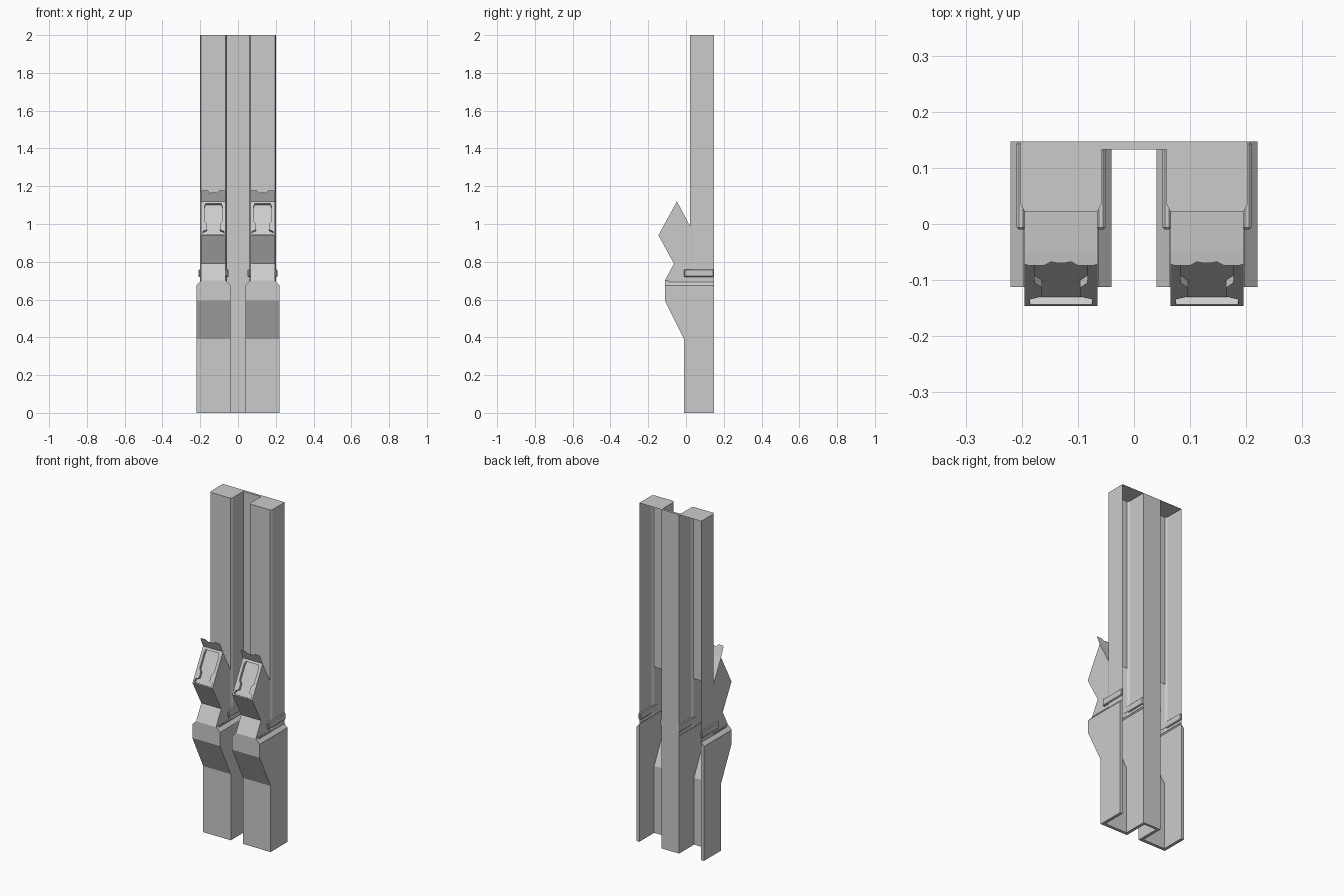
import bpy, bmesh

if "Cube" in bpy.data.objects:
    bpy.data.objects.remove(bpy.data.objects["Cube"])

CENTRE = 0.13   # column centre distance from x = 0
BACK = 0.147    # open rear plane


def build(name, faces, x=0.0):
    """Join polygons into one object, welding shared corners."""
    bm = bmesh.new()
    for f in faces:
        bm.faces.new([bm.verts.new(p) for p in f])
    bmesh.ops.remove_doubles(bm, verts=bm.verts, dist=1e-5)
    bmesh.ops.recalc_face_normals(bm, faces=bm.faces)
    me = bpy.data.meshes.new(name)
    bm.to_mesh(me)
    bm.free()
    ob = bpy.data.objects.new(name, me)
    ob.location.x = x
    bpy.context.collection.objects.link(ob)
    return ob


def box(name, x0, x1, y0, y1, z0, z1, bevel=0):
    bpy.ops.mesh.primitive_cube_add(size=1, location=((x0+x1)/2, (y0+y1)/2, (z0+z1)/2))
    ob = bpy.context.object
    ob.name = name
    ob.scale = (x1-x0, y1-y0, z1-z0)
    bpy.ops.object.transform_apply(location=False, rotation=False, scale=True)
    if bevel:
        m = ob.modifiers.new("bevel", 'BEVEL')
        m.width, m.segments = bevel, 1
    return ob


def side(profile, x):
    return [(x, y, z) for y, z in profile]


def strips(profile, w):
    """Quads across the width between successive profile points."""
    return [[(-w, *a), (w, *a), (w, *b), (-w, *b)] for a, b in zip(profile, profile[1:])]


def upper_column(x):
    # open-backed channel with chamfered front corners and a closed top
    sec = [(-.072, BACK), (-.072, .035), (-.065, .022),
           (.065, .022), (.072, .035), (.072, BACK)]
    faces = [[(*p, 2.0) for p in sec]]
    for i, (a, b) in enumerate(zip(sec, sec[1:])):
        z0 = .987 if i == 2 else .70
        faces.append([(*a, z0), (*b, z0), (*b, 2.0), (*a, 2.0)])
    build("upper_column", faces, x)


def hood(x):
    # hollow folded hood, open to the rear
    w = .065
    prof = [(-.112, .70), (-.064, .79), (-.146, .94), (-.048, 1.12), (.022, .987)]
    faces = strips(prof, w)
    del faces[2]
    faces += [side(prof + [(.022, .70)], s * w) for s in (-1, 1)]

    # recessed window in the sloping front
    (y0, z0), (y1, z1) = prof[2], prof[3]

    def at(px, t, d=0):
        return (px, y0 + (y1-y0)*t + .88*d, z0 + (z1-z0)*t - .48*d)
    half = [(.03, .055), (.12, .055), (.17, .034), (.33, .034),
            (.42, .047), (.85, .047), (.93, .042)]
    for s in (-1, 1):
        border = [(0, 0), (0, w), (1, w), (1, 0), (.93, 0)] + half[::-1] + [(.03, 0)]
        faces.append([at(s * px, t) for t, px in border])
    loop = [(px, t) for t, px in half] + [(-px, t) for t, px in half[::-1]]
    faces.append([at(px, t, .015) for px, t in loop])
    for a, b in zip(loop, loop[1:] + loop[:1]):
        faces.append([at(*a), at(*b), at(*b, .015), at(*a, .015)])
    build("hood", faces, x)

    # forward-leaning lip with a notched top edge
    edge = [(-.065, 0), (-.065, .9), (-.058, 1), (-.03, 1), (-.018, .74), (-.008, .82),
            (.008, .82), (.018, .74), (.03, 1), (.058, 1), (.065, .9), (.065, 0)]
    build("hood_lip", [[(px, -.048 - .026*s, 1.12 + .058*s) for px, s in edge]], x)


def lower_housing(x):
    # thick-walled channel, open at the rear and underneath
    w, wi, wt = .09, .072, .066
    outer = [(-.01, 0), (-.01, .39), (-.112, .595), (-.112, .675)]
    inner = [(.008, 0), (.008, .395), (-.094, .60), (-.094, .70)]
    faces = strips(outer, w) + strips(inner, wi)
    faces.append([(-w, -.112, .675), (w, -.112, .675), (wt, -.112, .70), (-wt, -.112, .70)])
    for s in (-1, 1):
        faces.append(side(outer + [(BACK, .675), (BACK, 0)], s * w))
        faces.append(side(inner + [(BACK, .70), (BACK, 0)], s * wi))
        faces.append([(s*w, -.112, .675), (s*w, BACK, .675),
                      (s*wt, BACK, .70), (s*wt, -.112, .70)])
        # rear rim
        faces.append([(s*w, BACK, 0), (s*w, BACK, .675), (s*wi, BACK, .692), (s*wi, BACK, 0)])
    # bottom rim
    faces.append([(-w, BACK, 0), (-w, -.01, 0), (w, -.01, 0), (w, BACK, 0),
                  (wi, BACK, 0), (wi, .008, 0), (-wi, .008, 0), (-wi, BACK, 0)])
    build("lower_housing", faces, x)


for sx in (-1, 1):
    cx = sx * CENTRE
    upper_column(cx)
    hood(cx)
    lower_housing(cx)
    # raised side ribs
    for s in (-1, 1):
        a, b = sorted((cx + s * .064, cx + s * .079))
        box("side_rib", a, b, -.01, BACK, .72, .76, .004)

# plate joining the two columns
box("back_plate", -.058, .058, .133, BACK, 0, 2)
